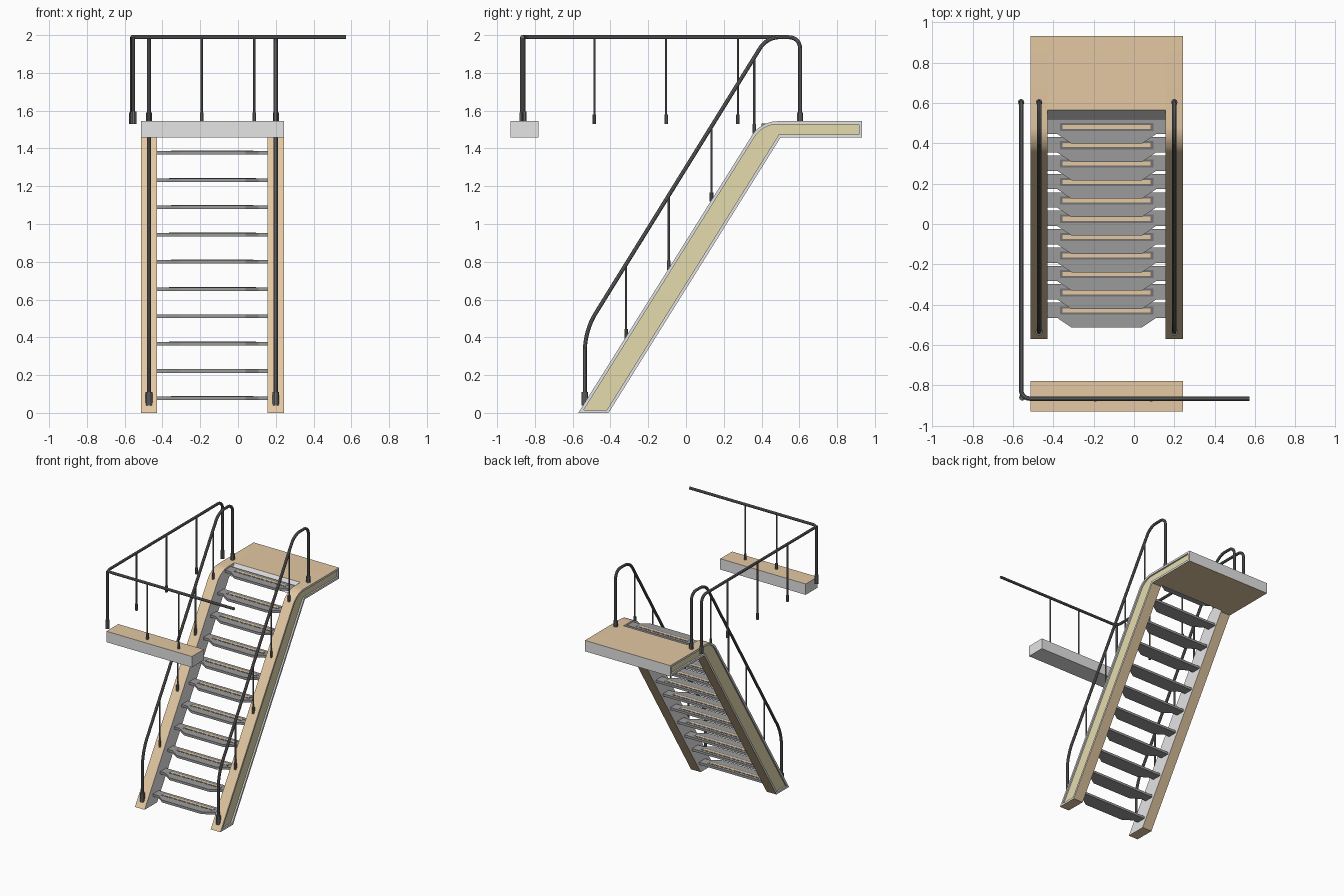
import bpy, bmesh, math
from mathutils import Vector
from mathutils.geometry import interpolate_bezier

if "Cube" in bpy.data.objects:
    bpy.data.objects.remove(bpy.data.objects["Cube"])


def material(name, rgb):
    m = bpy.data.materials.new(name)
    m.diffuse_color = (*rgb, 1)
    m.use_nodes = True
    m.node_tree.nodes["Principled BSDF"].inputs["Base Color"].default_value = m.diffuse_color
    return m


TAN = material("tan_deck", (0.77, 0.58, 0.36))
LIGHT = material("light_grey", (0.78, 0.78, 0.78))
KHAKI = material("khaki_panel", (0.78, 0.71, 0.42))
TREAD = material("tread_grey", (0.33, 0.33, 0.33))
DARK = material("rail_dark_grey", (0.17, 0.17, 0.175))


def finish(bm, name, mats):
    bmesh.ops.recalc_face_normals(bm, faces=bm.faces)
    me = bpy.data.meshes.new(name)
    bm.to_mesh(me)
    bm.free()
    for m in mats:
        me.materials.append(m)
    ob = bpy.data.objects.new(name, me)
    bpy.context.collection.objects.link(ob)
    return ob


def smooth(ob):
    bpy.ops.object.select_all(action='DESELECT')
    ob.select_set(True)
    bpy.context.view_layer.objects.active = ob
    bpy.ops.object.shade_smooth_by_angle(angle=math.radians(35))


def extrude(points, offset):
    """Solid from a flat 3D outline pushed along an offset."""
    bm = bmesh.new()
    f = bm.faces.new([bm.verts.new(p) for p in points])
    r = bmesh.ops.extrude_face_region(bm, geom=[f])
    bmesh.ops.translate(bm, vec=offset, verts=[v for v in r['geom'] if isinstance(v, bmesh.types.BMVert)])
    bmesh.ops.recalc_face_normals(bm, faces=bm.faces)
    bm.normal_update()
    return bm


def box(name, lo, hi, mat):
    (x0, y0, z0), (x1, y1, z1) = lo, hi
    bm = extrude([(x0, y0, z0), (x1, y0, z0), (x1, y1, z0), (x0, y1, z0)], (0, 0, z1 - z0))
    return finish(bm, name, [mat])


def rounded(corners):
    """Path from (point, rounding length) pairs."""
    pts = [Vector(p) for p, _ in corners]
    out = []
    for i, (p, d) in enumerate(corners):
        if not d:
            out.append(pts[i])
            continue
        a = pts[i] + (pts[i - 1] - pts[i]).normalized() * d
        b = pts[i] + (pts[(i + 1) % len(pts)] - pts[i]).normalized() * d
        out += interpolate_bezier(a, a.lerp(pts[i], 0.58), b.lerp(pts[i], 0.58), b, 9)
    return out


def tube(name, path, radius):
    cu = bpy.data.curves.new(name, 'CURVE')
    cu.dimensions = '3D'
    cu.bevel_depth, cu.bevel_resolution, cu.use_fill_caps = radius, 3, True
    sp = cu.splines.new('POLY')
    sp.points.add(len(path) - 1)
    for q, p in zip(sp.points, path):
        q.co = (*p, 1)
    cu.materials.append(DARK)
    ob = bpy.data.objects.new(name, cu)
    bpy.context.collection.objects.link(ob)
    bpy.ops.object.select_all(action='DESELECT')
    ob.select_set(True)
    bpy.context.view_layer.objects.active = ob
    bpy.ops.object.convert(target='MESH')
    smooth(bpy.context.view_layer.objects.active)


def post(name, x, y, z0, z1, r=0.006, sock=0.010, h=0.05):
    """Upright rod with a thicker socket at its foot."""
    tube(name, [(x, y, z0), (x, y, z1)], r)
    tube(name + "_socket", [(x, y, z0), (x, y, z0 + h)], sock)


X0, X1, W = -0.514, 0.243, 0.086    # outer sides and stringer width
ZB, ZT = 1.457, 1.544               # landing underside and top
YE = 0.932                          # back end of the landing
IN0, IN1 = X0 + W, X1 - W

# Stringers with a recessed outer panel
outline = rounded([((0, -0.57, 0), 0), ((0, -0.41, 0), 0), ((0, 0.50, ZB), 0),
                   ((0, YE, ZB), 0), ((0, YE, ZT), 0), ((0, 0.396, ZT), 0.085)])
for name, x, side in (("left_stringer", X0, -1), ("right_stringer", X1, 1)):
    bm = extrude([(x, p.y, p.z) for p in outline], (-side * W, 0, 0))
    for f in bm.faces:
        f.material_index = 1 if abs(f.normal.x) > 0.5 or f.normal.y > 0.99 else 0
    panel = [f for f in bm.faces if f.normal.x * side > 0.5]
    bmesh.ops.inset_region(bm, faces=panel, thickness=0.016, use_even_offset=True)
    r = bmesh.ops.extrude_face_region(bm, geom=panel)
    bmesh.ops.delete(bm, geom=panel, context='FACES_ONLY')
    bmesh.ops.translate(bm, vec=(-side * 0.012, 0, 0),
                        verts=[v for v in r['geom'] if isinstance(v, bmesh.types.BMVert)])
    for f in r['geom']:
        if isinstance(f, bmesh.types.BMFace):
            f.material_index = 2
    smooth(finish(bm, name, [TAN, LIGHT, KHAKI]))

# Landing slab between the stringers, with a raked front face
bm = extrude([(IN0, 0.515, ZB), (IN0, YE, ZB), (IN0, YE, ZT), (IN0, 0.565, ZT)], (IN1 - IN0, 0, 0))
for f in bm.faces:
    f.material_index = 0 if abs(f.normal.z) > 0.9 else 1
finish(bm, "landing", [TAN, LIGHT])

# Separate upper ledge: tan only on top
bm = extrude([(X0, -0.93, ZB), (X1, -0.93, ZB), (X1, -0.78, ZB), (X0, -0.78, ZB)], (0, 0, ZT - ZB))
for f in bm.faces:
    f.material_index = 0 if f.normal.z > 0.9 else 1
finish(bm, "upper_ledge", [TAN, LIGHT])

# Treads with tapered noses and a framed grip strip
mid = (IN0 + IN1) / 2
half = (IN1 - IN0) / 2
for i in range(11):
    y, z = -0.43 + 0.0912 * i, 0.068 + 0.1444 * i
    shape = [(-half, 0.04), (-half, -0.036), (-0.245, -0.036), (-0.175, -0.083),
             (0.175, -0.083), (0.245, -0.036), (half, -0.036), (half, 0.04)]
    bm = extrude([(mid + a, y + b, z) for a, b in shape], (0, 0, 0.019))
    finish(bm, f"tread_{i + 1}", [TREAD])
    t = z + 0.017
    box(f"grip_frame_{i + 1}", (mid - 0.231, y - 0.02, t), (mid + 0.231, y + 0.02, t + 0.003), DARK)
    box(f"grip_strip_{i + 1}", (mid - 0.218, y - 0.010, t), (mid + 0.218, y + 0.010, t + 0.004), TAN)

# Stair handrails
R, ZR = 0.011, 1.989
for name, x in (("left", -0.471), ("right", 0.200)):
    tube(name + "_handrail", rounded([((x, -0.535, 0.05), 0), ((x, -0.535, 0.436), 0.1),
                                      ((x, 0.428, ZR), 0.065), ((x, 0.604, ZR), 0.06),
                                      ((x, 0.604, ZT), 0)]), R)
    tube(name + "_foot_socket", [(x, -0.535, 0.04), (x, -0.535, 0.11)], 0.018)
    tube(name + "_top_socket", [(x, 0.604, ZT - 0.005), (x, 0.604, 1.59)], 0.016)
    for k in range(4):
        y = -0.317 + 0.226 * k
        post(f"{name}_rail_post_{k + 1}", x, y, (y + 0.57) * 1.6 - 0.01, 0.52 + (y + 0.483) * 1.616)

# Upper guard rail around the opening
xg, yg = -0.56, -0.866
tube("guard_rail", rounded([((xg, 0.604, 1.535), 0), ((xg, 0.604, ZR), 0.06),
                            ((xg, yg, ZR), 0.045), ((0.573, yg, ZR), 0)]), R)
tube("guard_rail_end_socket", [(xg, 0.604, 1.53), (xg, 0.604, 1.59)], 0.016)
post("guard_corner_post", xg + 0.006, yg + 0.006, 1.53, ZR, 0.010, 0.016, 0.065)
for k, y in enumerate((-0.485, -0.105, 0.275)):
    post(f"guard_side_post_{k + 1}", xg, y, 1.53, ZR)
for k, x in enumerate((-0.192, 0.086)):
    post(f"guard_front_post_{k + 1}", x, yg - 0.006, ZT - 0.005, ZR)
